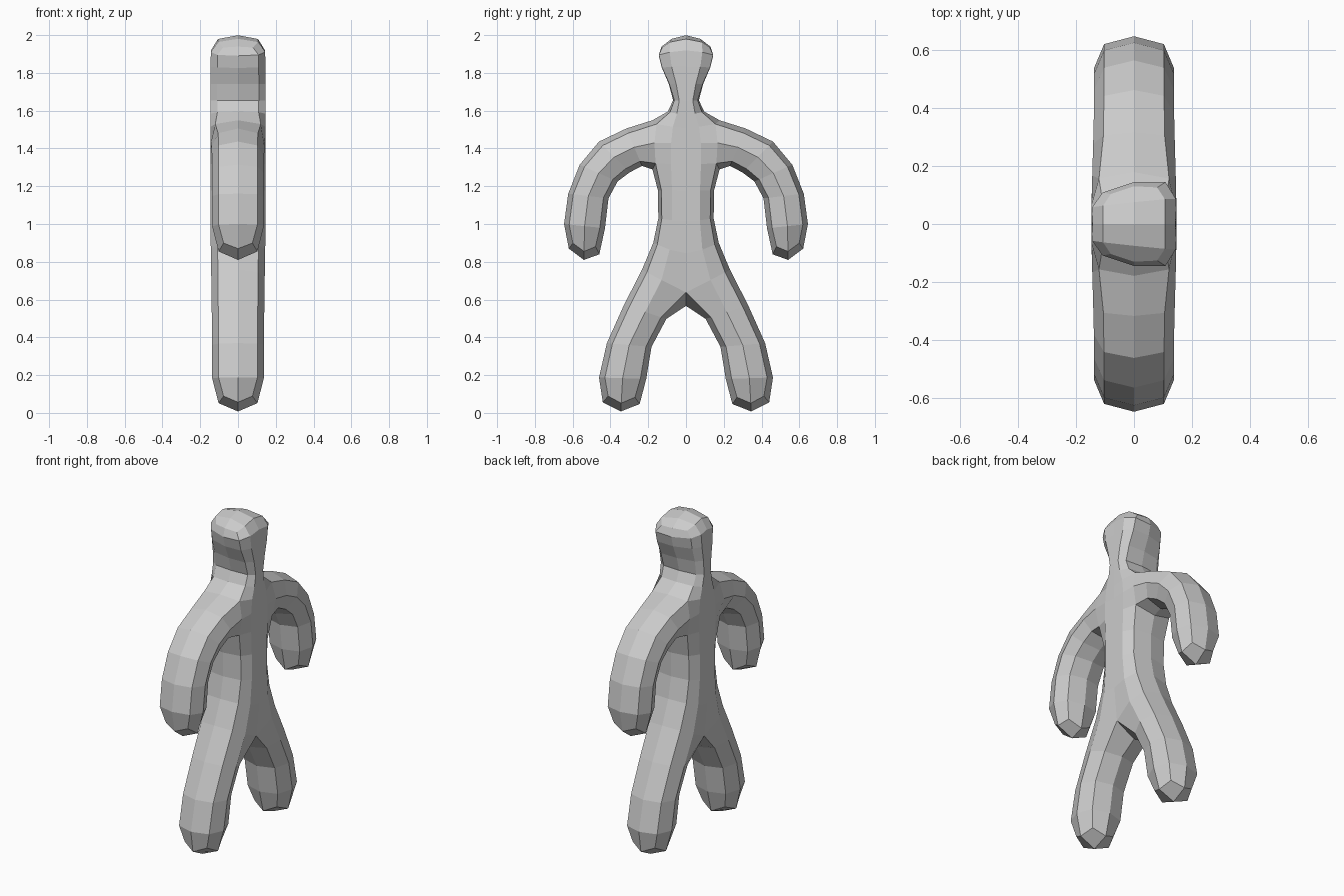
import bpy, bmesh

if "Cube" in bpy.data.objects:
    bpy.data.objects.remove(bpy.data.objects["Cube"])

# Half-figure cage in the y-z plane: name -> (y, z, half thickness in x)
P = {
    # centre line, head to crotch
    "top": (0, 2.018, .140), "c_head": (0, 1.84, .145), "c_neck": (0, 1.645, .147),
    "c_chest": (0, 1.50, .147), "c_rib": (0, 1.33, .147), "c_waist": (0, 1.02, .147),
    "crotch": (0, .635, .140),
    # head and neck
    "crown": (.150, 1.943, .143), "jaw": (.138, 1.838, .147), "neck": (.043, 1.642, .147),
    # arm: outer and inner side
    "shoulder": (.150, 1.548, .143), "armpit": (.165, 1.335, .145),
    "elbow_o": (.482, 1.463, .137), "elbow_i": (.300, 1.280, .137),
    "wrist_o": (.643, 1.165, .137), "wrist_i": (.425, 1.170, .137),
    "hand_o": (.648, .835, .137), "hand_i": (.433, .785, .137),
    # waist and leg
    "waist": (.132, 1.02, .147), "hip": (.215, .78, .142),
    "knee_o": (.443, .36, .137), "knee_i": (.208, .36, .137),
    "foot_o": (.478, .015, .137), "foot_i": (.213, .000, .137),
}
QUADS = [
    ("top", "crown", "jaw", "c_head"), ("c_head", "jaw", "neck", "c_neck"),
    ("c_neck", "neck", "shoulder", "c_chest"), ("c_chest", "shoulder", "armpit", "c_rib"),
    ("c_rib", "armpit", "waist", "c_waist"), ("c_waist", "waist", "hip", "crotch"),
    ("shoulder", "elbow_o", "elbow_i", "armpit"), ("elbow_o", "wrist_o", "wrist_i", "elbow_i"),
    ("wrist_o", "hand_o", "hand_i", "wrist_i"),
    ("hip", "knee_o", "knee_i", "crotch"), ("knee_o", "foot_o", "foot_i", "knee_i"),
]
# head is wider on the +x side than on the -x side
HEAD = {"crown", "jaw"}

bm = bmesh.new()
layers = {}
for s in (-1, 1):
    for n, (y, z, x) in P.items():
        k = 1 + s * .2 if n in HEAD else 1
        layers[n, s] = bm.verts.new((s * x, y * k, z))

# broad faces on both sides
edge_use = {}
for q in QUADS:
    bm.faces.new([layers[n, 1] for n in q])
    bm.faces.new([layers[n, -1] for n in reversed(q)])
    for a, b in zip(q, q[1:] + q[:1]):
        edge_use.setdefault(frozenset((a, b)), []).append((a, b))

# rim between them, left open on the mirror plane
for uses in edge_use.values():
    a, b = uses[0]
    if len(uses) == 1 and not (P[a][0] == 0 and P[b][0] == 0):
        bm.faces.new([layers[b, 1], layers[a, 1], layers[a, -1], layers[b, -1]])
bmesh.ops.recalc_face_normals(bm, faces=bm.faces)

mesh = bpy.data.meshes.new("figure_body")
bm.to_mesh(mesh)
bm.free()
body = bpy.data.objects.new("figure_body", mesh)
bpy.context.collection.objects.link(body)

# mirror to the other side, then one flat-shaded level of rounding
m = body.modifiers.new("mirror", 'MIRROR')
m.use_axis = (False, True, False)
m.use_clip = True
m.merge_threshold = .001
s = body.modifiers.new("round", 'SUBSURF')
s.levels = s.render_levels = 1
s.use_limit_surface = False
